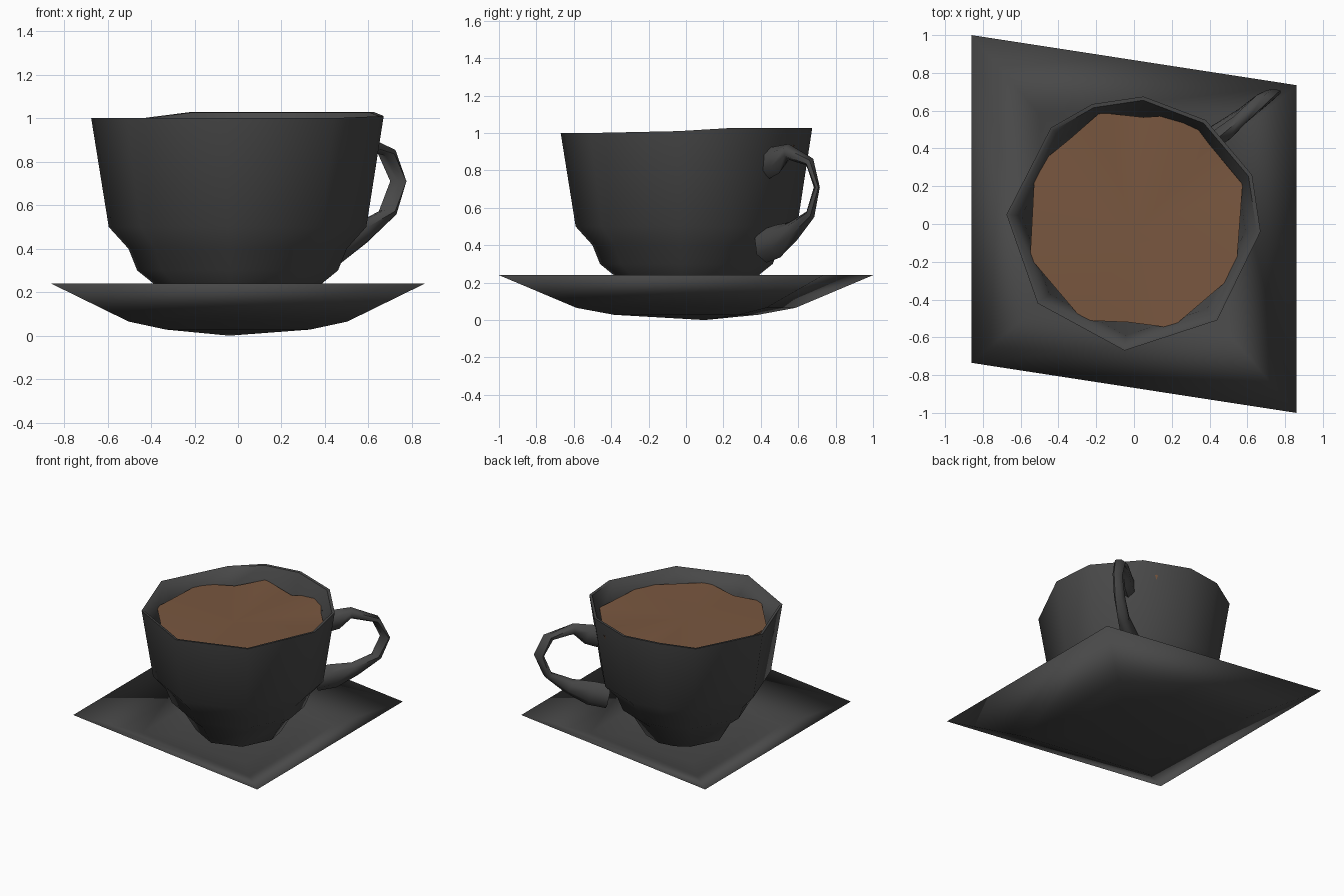
import bpy, bmesh, math
from mathutils import Vector

if "Cube" in bpy.data.objects:
    bpy.data.objects.remove(bpy.data.objects["Cube"])


def material(name, rgb):
    m = bpy.data.materials.new(name)
    m.diffuse_color = (*rgb, 1)
    m.use_nodes = True
    m.node_tree.nodes["Principled BSDF"].inputs["Base Color"].default_value = m.diffuse_color
    return m


DARK = material("dark_ceramic", (0.065, 0.065, 0.065))
BROWN = material("coffee_brown", (0.19, 0.095, 0.05))


def loft(name, rings, mat, closed=False, smooth=60):
    """Skin a list of equal-length point rings; one-point rings become fans."""
    bm = bmesh.new()
    vs = [[bm.verts.new(p) for p in r] for r in rings]
    for a, b in zip(vs, vs[1:]):
        n = max(len(a), len(b))
        for i in range(n):
            j = (i + 1) % n
            if len(a) == 1:
                bm.faces.new((a[0], b[j], b[i]))
            elif len(b) == 1:
                bm.faces.new((a[i], a[j], b[0]))
            else:
                bm.faces.new((a[i], a[j], b[j], b[i]))
    if closed:
        bm.faces.new(vs[0])
        bm.faces.new(vs[-1])
    bmesh.ops.recalc_face_normals(bm, faces=bm.faces)
    me = bpy.data.meshes.new(name)
    bm.to_mesh(me)
    bm.free()
    ob = bpy.data.objects.new(name, me)
    bpy.context.collection.objects.link(ob)
    me.materials.append(mat)
    bpy.ops.object.select_all(action='DESELECT')
    bpy.context.view_layer.objects.active = ob
    ob.select_set(True)
    bpy.ops.object.shade_smooth_by_angle(angle=math.radians(smooth))
    return ob


# saucer: skewed four-sided dish, underside then upper side
corners = [(-0.86, -0.735), (0.86, -1.0), (0.86, 0.735), (-0.86, 1.0)]


def dish(s, z):
    return [(x * s, y * s, z) for x, y in corners]


loft("saucer", [[(-0.04, 0.1, 0.0)], dish(0.385, 0.028), dish(0.585, 0.065),
                dish(1, 0.24), dish(0.58, 0.085), dish(0.38, 0.055),
                [(0, 0, 0.05)]], DARK, smooth=180)

# cup: uneven ten-sided rim outline scaled along a profile, outside then inside
outline = [(-0.675, 0.05, 1.0), (-0.51, -0.42, 1.0), (-0.05, -0.67, 1.0),
           (0.44, -0.51, 1.0), (0.67, -0.04, 1.01), (0.625, 0.26, 1.028),
           (0.38, 0.55, 1.028), (0.05, 0.675, 1.028), (-0.22, 0.635, 1.028),
           (-0.44, 0.51, 1.0)]


def cup_ring(r, z):
    k = r / 0.67
    return [(x * k, y * k, z + (h - 1 if z > 0.99 else 0))
            for x, y, h in outline]


profile = [(0.29, 0.085), (0.38, 0.235), (0.46, 0.30), (0.50, 0.40),
           (0.59, 0.50), (0.67, 1.0), (0.65, 0.998), (0.59, 0.88),
           (0.52, 0.5), (0.40, 0.3), (0.22, 0.15)]
loft("cup", [[(0, 0, 0.085)]] + [cup_ring(r, z) for r, z in profile]
     + [[(0, 0, 0.14)]], DARK)

# coffee: irregular disc with a short turned-down edge and a few dips
edge = [(-0.55, -0.18, 0.925), (-0.27, -0.51, 0.925), (-0.03, -0.52, 0.9),
        (0.2, -0.55, 0.925), (0.54, -0.26, 0.925), (0.575, 0.21, 0.925),
        (0.4, 0.42, 0.90), (0.28, 0.58, 0.935), (0.05, 0.565, 0.89),
        (-0.18, 0.59, 0.935), (-0.34, 0.45, 0.90), (-0.525, 0.3, 0.925)]
loft("coffee", [[(0, -0.05, 0.91)], edge,
                [(x * 0.94, y * 0.94, 0.82) for x, y, z in edge]], BROWN)

# handle: swept in an angled vertical plane, its flat section twisting outward
a = math.radians(35)
along = Vector((math.cos(a), math.sin(a), 0))
side = Vector((-math.sin(a), math.cos(a), 0))
up = Vector((0, 0, 1))
# distance out, height, half thickness, half width, twist, sideways offset
path = [(0.59, 0.84, 0.085, 0.05, 0, 0.12), (0.67, 0.855, 0.075, 0.05, 0, 0.12),
        (0.77, 0.90, 0.042, 0.04, 0.3, 0.13),
        (0.94, 0.845, 0.026, 0.045, 0.7, 0.15),
        (1.005, 0.71, 0.016, 0.043, 1, 0.15),
        (0.945, 0.565, 0.026, 0.045, 0.7, 0.15),
        (0.80, 0.475, 0.055, 0.045, 0.3, 0.14),
        (0.65, 0.42, 0.09, 0.055, 0, 0.14),
        (0.53, 0.395, 0.09, 0.065, 0, 0.14)]
rings = []
for i, (s, z, t, w, twist, off) in enumerate(path):
    p, q = path[max(i - 1, 0)], path[min(i + 1, len(path) - 1)]
    tangent = (along * (q[0] - p[0]) + up * (q[1] - p[1])).normalized()
    wide = side.lerp(Vector((-1, 0, 0)), twist).normalized()
    normal = tangent.cross(wide).normalized()
    centre = along * s + side * off + up * z
    rings.append([centre + normal * t * math.cos(k * math.pi / 3)
                  + wide * w * math.sin(k * math.pi / 3) for k in range(6)])
loft("handle", rings, DARK, closed=True)
